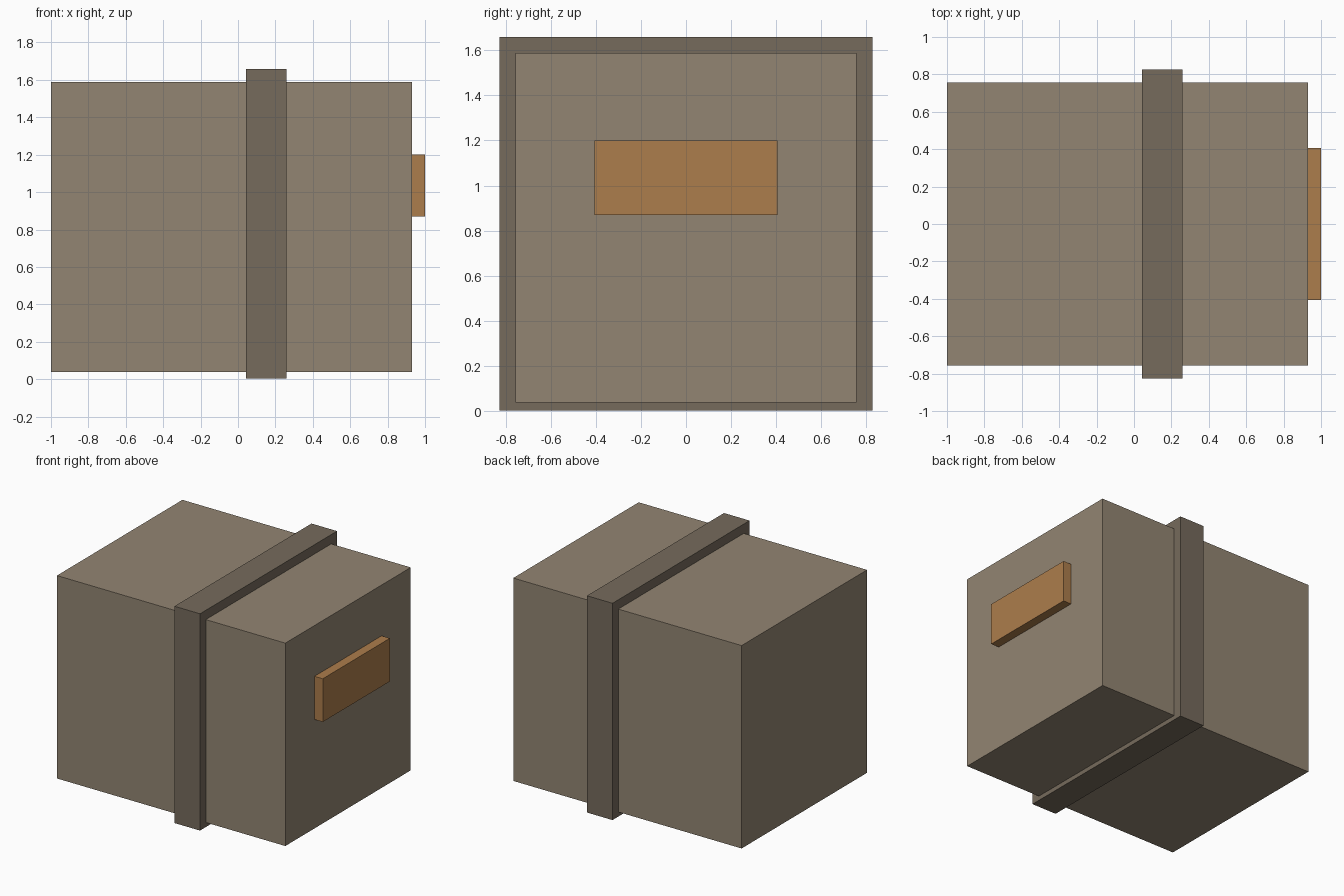
import bpy

if "Cube" in bpy.data.objects:
    bpy.data.objects.remove(bpy.data.objects["Cube"])


def material(name, color):
    m = bpy.data.materials.new(name)
    m.diffuse_color = (*color, 1)
    m.use_nodes = True
    m.node_tree.nodes["Principled BSDF"].inputs["Base Color"].default_value = m.diffuse_color
    return m


def box(name, low, high, mat):
    """Axis-aligned box between two corners."""
    center = [(a + b) / 2 for a, b in zip(low, high)]
    bpy.ops.mesh.primitive_cube_add(size=1, location=center)
    ob = bpy.context.object
    ob.name = name
    ob.scale = [b - a for a, b in zip(low, high)]
    bpy.ops.object.transform_apply(location=False, rotation=False, scale=True)
    ob.data.materials.append(mat)
    return ob


body_mat = material("body_taupe", (0.29, 0.235, 0.17))
band_mat = material("band_brown", (0.18, 0.145, 0.107))
plate_mat = material("plate_orange", (0.413, 0.205, 0.072))

# Main crate block
box("crate_body", (-1, -0.757, 0.038), (0.93, 0.757, 1.588), body_mat)
# Raised band wrapping the crate
box("wrap_band", (0.042, -0.827, 0.003), (0.258, 0.827, 1.659), band_mat)
# Plate on the right end
box("end_plate", (0.93, -0.405, 0.87), (1, 0.405, 1.20), plate_mat)
